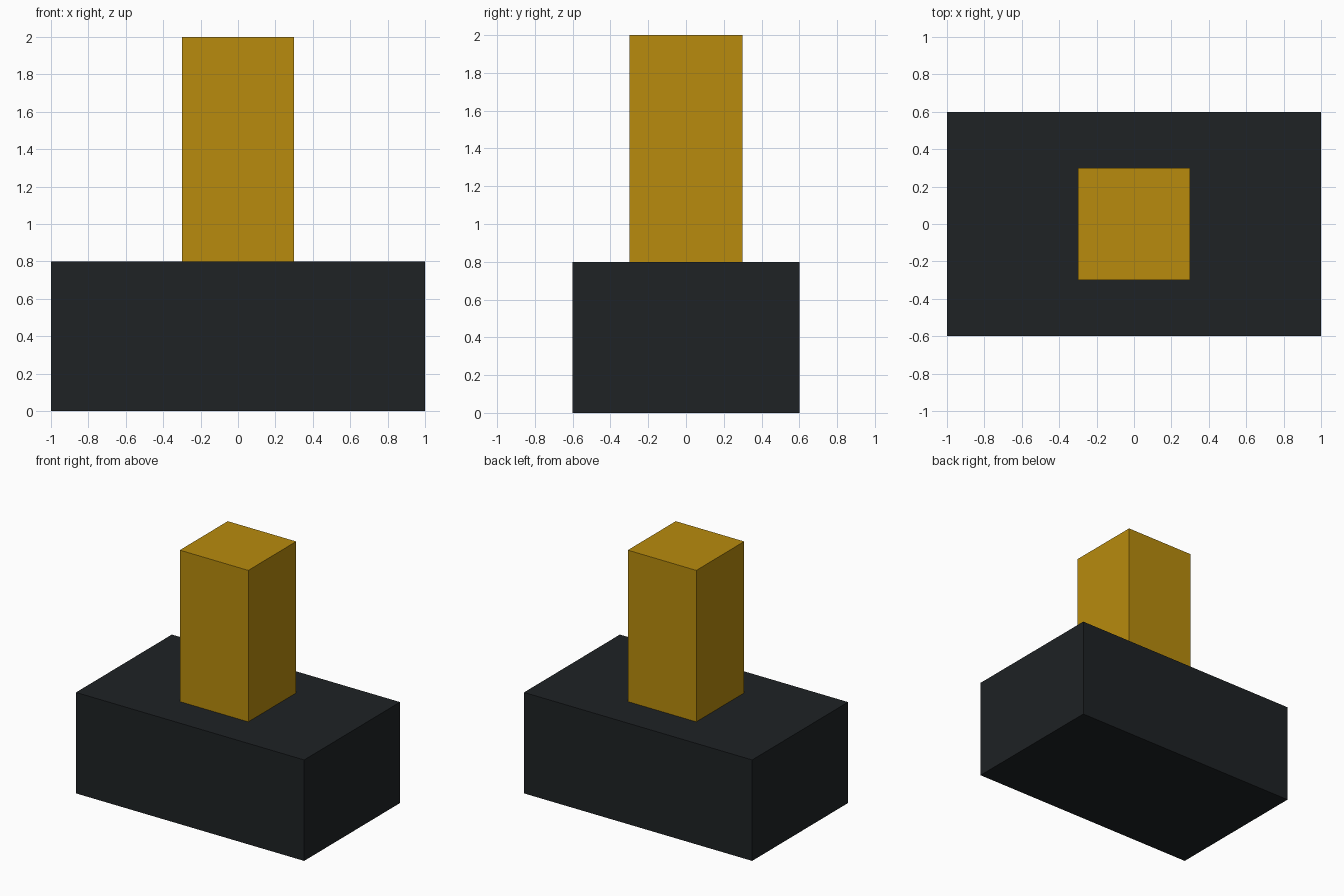
import bpy

if "Cube" in bpy.data.objects:
    bpy.data.objects.remove(bpy.data.objects["Cube"])


def material(name, color):
    mat = bpy.data.materials.new(name)
    mat.diffuse_color = (*color, 1.0)
    mat.use_nodes = True
    mat.node_tree.nodes["Principled BSDF"].inputs["Base Color"].default_value = mat.diffuse_color
    return mat


def box(name, size, bottom, mat):
    """Axis-aligned box centred on x/y, resting at height bottom."""
    bpy.ops.mesh.primitive_cube_add(size=1, location=(0, 0, bottom + size[2] / 2))
    obj = bpy.context.object
    obj.name = name
    obj.scale = size
    bpy.ops.object.transform_apply(location=False, rotation=False, scale=True)
    obj.data.materials.append(mat)
    return obj


dark = material("dark_grey", (0.013, 0.016, 0.018))
gold = material("gold", (0.48, 0.26, 0.004))

BASE_HEIGHT = 0.8

# Wide base block
box("base", (2.0, 1.2, BASE_HEIGHT), 0.0, dark)

# Square column standing on the base
box("column", (0.6, 0.6, 1.2), BASE_HEIGHT, gold)
